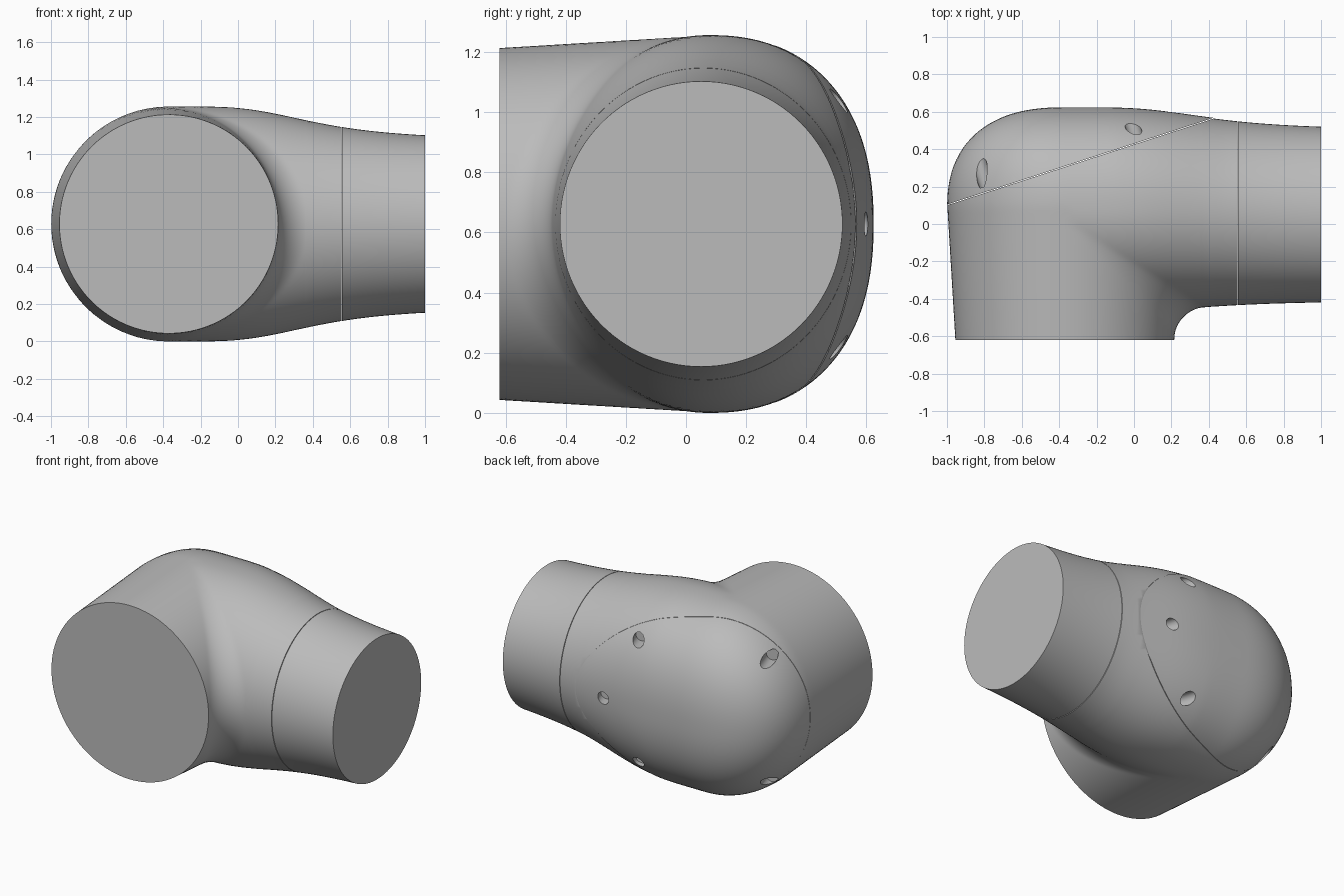
import bpy, bmesh
from math import sin, cos, pi, hypot
from mathutils import Vector

if "Cube" in bpy.data.objects:
    bpy.data.objects.remove(bpy.data.objects["Cube"])

AX, CZ = -0.37, 0.628            # axis of the front tube, centre height
PIVOT = Vector((0.36, -0.62, CZ))  # centre of the inner elbow fillet
SEGS, BEND, STRAIGHT = 112, 72, 16

metal = bpy.data.materials.new("satin grey")
metal.use_nodes = True
grey = (0.5, 0.5, 0.5, 1)
metal.diffuse_color = grey
metal.node_tree.nodes["Principled BSDF"].inputs["Base Color"].default_value = grey


# Tube sizes
def front_radius(y):
    return min(CZ, 0.585 + 0.06 * (y + 0.62))


def side_size(x):
    """Centre y, half depth and half height of the side tube."""
    t = max(0, x + 0.25) ** 3
    loss = 0.18 * t / (t + 0.336)
    return 0.075 - 0.16 * loss, 0.545 - 0.49 * loss, CZ - loss


def width(half, height, z, power=2):
    k = 1 - abs(z / height) ** power
    return half * abs(k) ** (1 / power) * (1 if k > 0 else -1)


def inside(p):
    """Horizontal slice test: filleted inner corner, domed outer corner."""
    x, y, z = p.x, p.y, p.z - CZ
    ra = front_radius(y)
    yc, half, height = side_size(x)
    wa = width(ra, ra, z)
    wb = width(half, height, z)
    fade = min(1, max(0, (0.5 - x) / 0.6))
    wo = width(half, height, z, 2 + 0.3 * fade)
    r = 0.15 * max(wa, 0.01) / 0.6
    a, b = x - AX - wa, yc - wb - y
    if max(r, min(a, b)) - hypot(max(r - a, 0), max(r - b, 0)) > 0:
        return False
    if AX - x > wa or y - yc > wo:
        return False
    u = max(0, AX - x) / max(wa, 0.001)
    v = max(0, y - yc) / max(wo, 0.001)
    return u ** 2.4 + v ** 2.4 <= 1


def section(centre, out):
    """Closed outline in the plane spanned by out and z."""
    ring = []
    for i in range(SEGS):
        ang = 2 * pi * i / SEGS
        ray = out * cos(ang) + Vector((0, 0, sin(ang)))
        lo, hi = 0, 1.5
        for _ in range(22):
            mid = (lo + hi) / 2
            lo, hi = (mid, hi) if inside(centre + ray * mid) else (lo, mid)
        ring.append(centre + ray * lo)
    return ring


# Whole elbow as one loft
rings = []
for i in range(BEND + 1):
    a = pi / 2 * i / BEND
    out = Vector((-cos(a), sin(a), 0))
    rings.append(section(PIVOT + out * (0.71 + 0.15 * sin(2 * a)), out))
for i in range(1, STRAIGHT + 1):
    x = PIVOT.x + (1 - PIVOT.x) * i / STRAIGHT
    rings.append(section(Vector((x, side_size(x)[0], CZ)), Vector((0, 1, 0))))

elbow = bmesh.new()
loops = [[elbow.verts.new(p) for p in ring] for ring in rings]
for r0, r1 in zip(loops, loops[1:]):
    for i in range(SEGS):
        j = (i + 1) % SEGS
        elbow.faces.new((r0[i], r0[j], r1[j], r1[i]))
elbow.faces.new(loops[0])
elbow.faces.new(loops[-1])
bmesh.ops.recalc_face_normals(elbow, faces=elbow.faces)


def finish(ob):
    bpy.ops.object.select_all(action="DESELECT")
    ob.select_set(True)
    bpy.context.view_layer.objects.active = ob
    bpy.ops.object.shade_smooth_by_angle(angle=0.6)


def part(name, cuts, shift=Vector()):
    """Copy of the elbow, keeping the side behind each cutting plane."""
    bm = elbow.copy()
    for co, no in cuts:
        res = bmesh.ops.bisect_plane(
            bm, geom=bm.verts[:] + bm.edges[:] + bm.faces[:], dist=1e-5,
            plane_co=co, plane_no=no, clear_outer=True)
        edges = [e for e in bm.edges if e.is_boundary]
        bmesh.ops.edgeloop_fill(bm, edges=edges)
    bmesh.ops.recalc_face_normals(bm, faces=bm.faces)
    bmesh.ops.translate(bm, verts=bm.verts, vec=shift)
    mesh = bpy.data.meshes.new(name)
    bm.to_mesh(mesh)
    bm.free()
    mesh.materials.append(metal)
    ob = bpy.data.objects.new(name, mesh)
    bpy.context.collection.objects.link(ob)
    return ob


# Split into shell, cover and sleeve with fine seams
seam = Vector((0.43, 0.565, CZ))
normal = Vector((-0.465, 1.43, 0)).normalized()
side = Vector((1, 0, 0))
finish(part("elbow_shell", [(seam, normal), (side * 0.553, side)]))
finish(part("end_sleeve", [(side * 0.557, -side)]))
cover = part("rear_cover", [(seam, -normal)], normal * 0.004)

# Screw holes drilled square to the cover seam
holes = [(0.2, 0.59, 0)]
for s in (-1, 1):
    holes += [(0, 0.5, 0.41 * s), (-0.81, 0.27, 0.41 * s)]
bm = bmesh.new()
turn = normal.to_track_quat("Z", "Y").to_matrix().to_4x4()
for x, y, z in holes:
    depth = 0.07
    m = turn.copy()
    m.translation = Vector((x, y, CZ + z)) + normal * (0.2 - depth)
    bmesh.ops.create_cone(bm, cap_ends=True, segments=24, radius1=0.04,
                          radius2=0.04, depth=0.4, matrix=m)
mesh = bpy.data.meshes.new("hole_cutter")
bm.to_mesh(mesh)
bm.free()
mesh.materials.append(metal)
cutter = bpy.data.objects.new("hole_cutter", mesh)
bpy.context.collection.objects.link(cutter)
cutter.hide_render = True
mod = cover.modifiers.new("holes", "BOOLEAN")
mod.operation = "DIFFERENCE"
mod.solver = "EXACT"
mod.object = cutter
bpy.context.view_layer.objects.active = cover
bpy.ops.object.modifier_apply(modifier="holes")
bpy.data.objects.remove(cutter)
finish(cover)
elbow.free()
